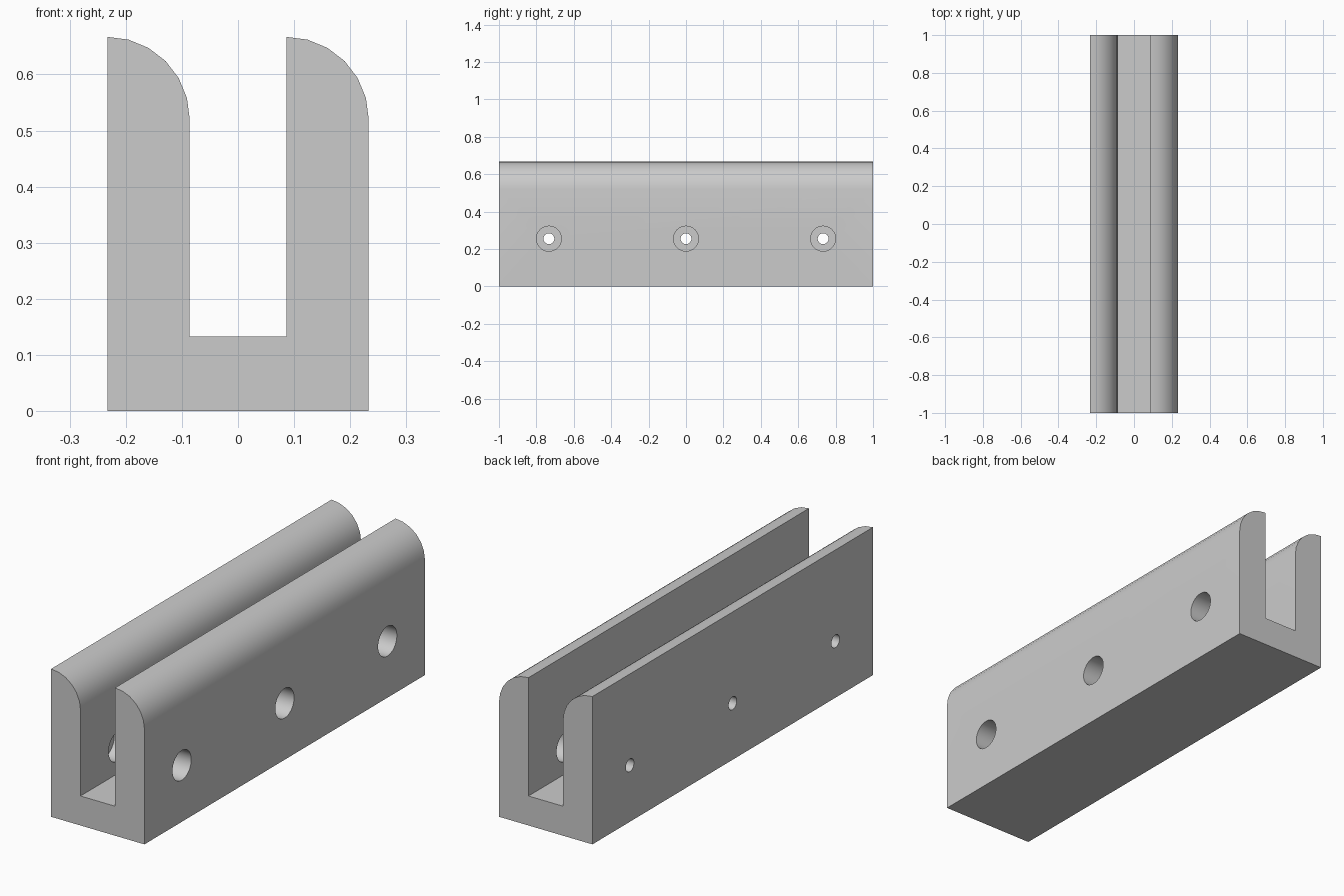
import bpy
import bmesh
from math import sin, cos, pi
from mathutils import Matrix, Vector

cube = bpy.data.objects.get("Cube")
if cube:
    bpy.data.objects.remove(cube, do_unlink=True)

HALF_W, HEIGHT, WALL, FLOOR = 0.233, 0.667, 0.147, 0.133
HOLE_Z, HOLE_SPACING = 0.255, 0.733
ARC_STEPS = 6

grey = bpy.data.materials.new("plain grey")
grey.use_nodes = True
grey.diffuse_color = (0.6, 0.6, 0.6, 1)
grey.node_tree.nodes["Principled BSDF"].inputs["Base Color"].default_value = (0.6, 0.6, 0.6, 1)


def add_object(name, bm):
    bmesh.ops.recalc_face_normals(bm, faces=bm.faces)
    mesh = bpy.data.meshes.new(name)
    bm.to_mesh(mesh)
    bm.free()
    mesh.materials.append(grey)
    obj = bpy.data.objects.new(name, mesh)
    bpy.context.collection.objects.link(obj)
    return obj


def wall_top(left_x):
    """Quarter round from the tall left edge down to the right face."""
    angles = [i * pi / 2 / ARC_STEPS for i in range(ARC_STEPS + 1)]
    return [(left_x + WALL * sin(a), HEIGHT - WALL + WALL * cos(a)) for a in angles]


# Channel: U-shaped section swept along y
inner = HALF_W - WALL
profile = [(-HALF_W, 0)] + wall_top(-HALF_W) + [(-inner, FLOOR), (inner, FLOOR)]
profile += wall_top(inner) + [(HALF_W, 0)]
bm = bmesh.new()
section = bm.faces.new([bm.verts.new((x, -1, z)) for x, z in profile])
swept = bmesh.ops.extrude_face_region(bm, geom=[section])
end_verts = [g for g in swept["geom"] if isinstance(g, bmesh.types.BMVert)]
bmesh.ops.translate(bm, verts=end_verts, vec=Vector((0, 2, 0)))
channel = add_object("channel_bracket", bm)


def drill(name, x0, x1, radius):
    """Cut a row of three holes running along x."""
    bm = bmesh.new()
    for i in (-1, 0, 1):
        place = Matrix.Translation(((x0 + x1) / 2, i * HOLE_SPACING, HOLE_Z))
        bmesh.ops.create_cone(bm, cap_ends=True, segments=32, radius1=radius, radius2=radius,
                              depth=x1 - x0, matrix=place @ Matrix.Rotation(pi / 2, 4, 'Y'))
    cutter = add_object(name, bm)
    cutter.hide_render = True
    mod = channel.modifiers.new(name, 'BOOLEAN')
    mod.operation = 'DIFFERENCE'
    mod.solver = 'EXACT'
    mod.object = cutter
    bpy.ops.object.modifier_apply(modifier=mod.name)
    bpy.data.objects.remove(cutter, do_unlink=True)


bpy.ops.object.select_all(action='DESELECT')
channel.select_set(True)
bpy.context.view_layer.objects.active = channel

# Wide access holes with counterbores, then narrow screw holes
drill("access_hole_cutter", -inner - WALL * 0.45, 0.3, 0.067)
drill("screw_hole_cutter", -0.3, 0, 0.029)

bpy.ops.object.shade_smooth_by_angle()
